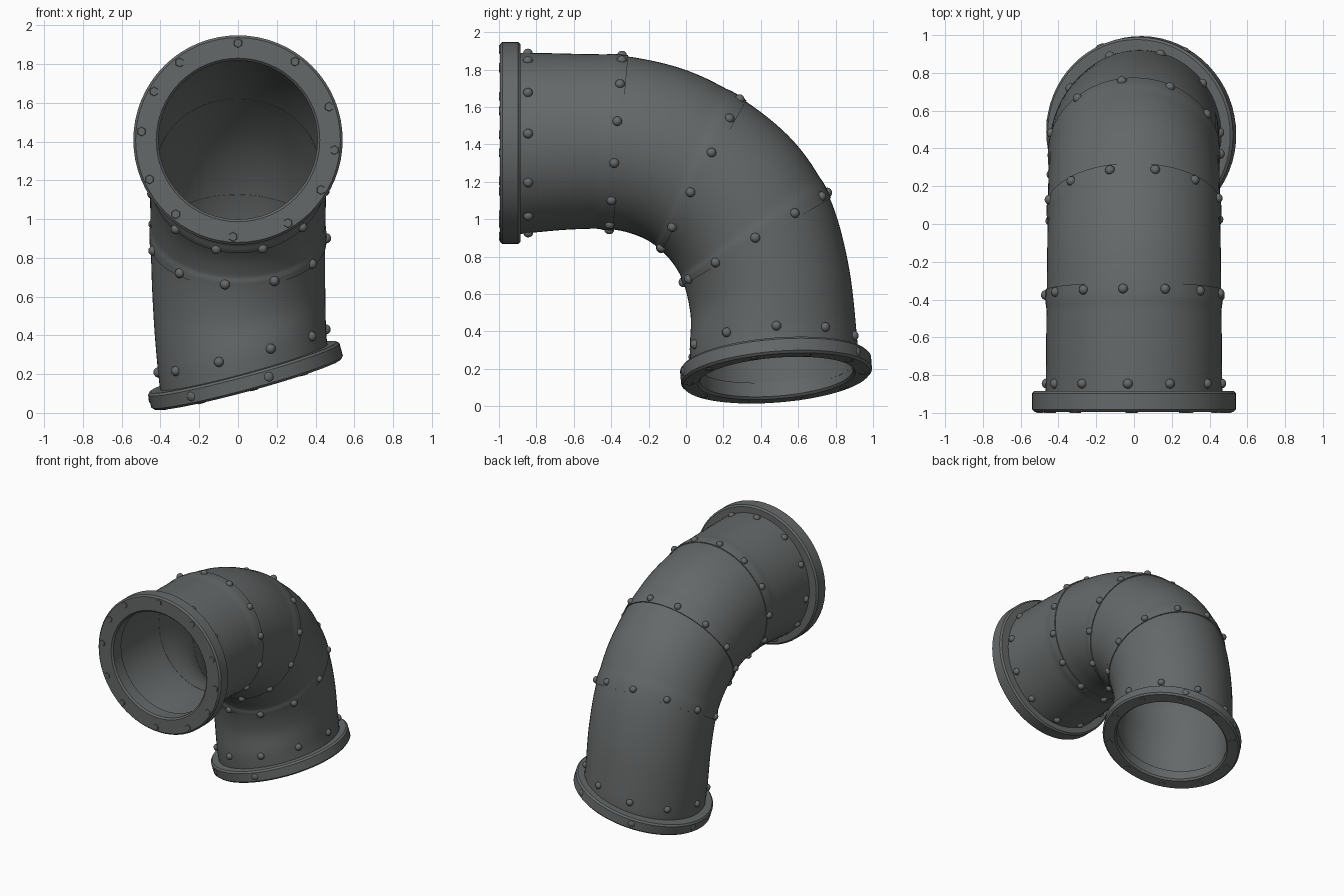
import bpy, bmesh, math
from mathutils import Vector, Matrix

if "Cube" in bpy.data.objects:
    bpy.data.objects.remove(bpy.data.objects["Cube"])

mat = bpy.data.materials.new("dark iron grey")
mat.diffuse_color = (0.13, 0.14, 0.14, 1)
mat.use_nodes = True
mat.node_tree.nodes["Principled BSDF"].inputs["Base Color"].default_value = mat.diffuse_color


def finish(name, bm, angle=35):
    bmesh.ops.recalc_face_normals(bm, faces=bm.faces)
    me = bpy.data.meshes.new(name)
    bm.to_mesh(me)
    bm.free()
    me.materials.append(mat)
    me.shade_smooth()
    me.set_sharp_from_angle(angle=math.radians(angle))
    ob = bpy.data.objects.new(name, me)
    bpy.context.collection.objects.link(ob)
    return ob


def skin(bm, rings):
    # closed loft: last ring joins the first
    vs = [[bm.verts.new(p) for p in r] for r in rings]
    n = len(rings[0])
    for i in range(len(vs)):
        a, b = vs[i], vs[(i + 1) % len(vs)]
        for j in range(n):
            k = (j + 1) % n
            bm.faces.new((a[j], a[k], b[k], b[j]))


# pipe cross-sections: inner-bend y,z / outer-bend y,z / centre x / sideways tilt
SEC = [(-.90, .92, -.90, 1.89, 0, 0), (-.62, .945, -.62, 1.885, 0, 0),
       (-.39, .945, -.31, 1.87, 0, 0), (-.23, .90, .02, 1.79, 0, 0),
       (-.13, .83, .32, 1.63, 0, 0), (-.06, .75, .59, 1.40, 0, 0),
       (-.01, .65, .77, 1.11, 0, 0), (.025, .48, .87, .75, .005, .10),
       (.02, .30, .915, .36, .02, .25), (.03, .165, .92, .235, .035, .27)]


def section(t):
    t = min(max(t, 0), len(SEC) - 1)
    i = min(int(t), len(SEC) - 2)
    f = t - i
    p = [SEC[min(max(i + k, 0), len(SEC) - 1)] for k in (-1, 0, 1, 2)]
    return [.5 * (2 * b + (c - a) * f + (2 * a - 5 * b + 4 * c - d) * f * f
                  + (3 * b - a - 3 * c + d) * f ** 3) for a, b, c, d in zip(*p)]


def surf(t, ang, s=1.0):
    yi, zi, yo, zo, cx, tilt = section(t)
    c = Vector((cx, (yi + yo) / 2, (zi + zo) / 2))
    v = Vector((0, (yo - yi) / 2, (zo - zi) / 2))
    r = .468 - .003 * min(t, 7)
    u = Vector((1, 0, tilt)).normalized() * r
    return c + (u * math.cos(ang) + v * math.sin(ang)) * s


def ring(t, s):
    return [surf(t, 2 * math.pi * j / 64, s) for j in range(64)]


# overlapping sheet-metal pipe segments, each ending in a raised lip
LIP = .014
cuts = [0, 2, 4, 6, 9]
for n, (a, b) in enumerate(zip(cuts, cuts[1:])):
    last = b == 9
    steps = 24
    ts = [a - (.1 if a else 0) + (b - a + (.1 if a else 0)) * i / steps for i in range(steps + 1)]

    def grow(t):
        return 1 if last else 1 + LIP * min(1, max(0, (t - b + .38) / .14))
    outer = [ring(t, grow(t)) for t in ts]
    inner = [ring(t, .935 if t > a else .932) for t in reversed(ts)]
    bm = bmesh.new()
    skin(bm, outer + inner)
    finish("pipe_segment_%d" % (n + 1), bm)


def dome(bm, pos, nrm, r, h):
    m = Matrix.Translation(pos) @ nrm.to_track_quat('Z', 'Y').to_matrix().to_4x4() \
        @ Matrix.Diagonal((r, r, h, 1))
    bmesh.ops.create_uvsphere(bm, u_segments=12, v_segments=8, radius=1, matrix=m)


# rivet rows along seams
def rivets(name, t, degs, s):
    bm = bmesh.new()
    for d in degs:
        g = math.radians(d)
        p = surf(t, g, s)
        nrm = (surf(t, g + .02) - surf(t, g - .02)).cross(surf(t + .02, g) - surf(t - .02, g))
        if nrm.dot(p - surf(t, g, 0)) < 0:
            nrm = -nrm
        dome(bm, p, nrm.normalized(), .026, .024)
    finish(name, bm, 60)


rivets("flange_rivets_front", .27, [6 + 30 * k - (k % 2) * 2 for k in range(12)], 1)
rivets("seam_rivets_upper", 1.9, [14 + 27.7 * k for k in range(13)], 1 + LIP)
rivets("seam_rivets_middle", 3.9, [-14 + 30 * k for k in range(12)], 1 + LIP)
rivets("seam_rivets_lower", 5.9, [0 + 32.7 * k for k in range(11)], 1 + LIP)
rivets("flange_rivets_bottom", 8.05, [2 + 36 * k for k in range(10)], 1)


# turned flange rings with softened edges
def flange(name, centre, axis, r_out, r_in, depth):
    rot = axis.to_track_quat('Z', 'Y').to_matrix()
    e = .012
    prof = [(r_in, e), (r_in + e, 0), (r_out - e, 0), (r_out, e),
            (r_out, depth - e), (r_out - e, depth), (r_in, depth)]
    bm = bmesh.new()
    skin(bm, [[centre + rot @ Vector((r * math.cos(2 * math.pi * j / 64),
                                      r * math.sin(2 * math.pi * j / 64), h))
               for j in range(64)] for r, h in prof])
    finish(name, bm, 30)


def bolts(name, centre, x, y, r, degs):
    # low hexagonal bolt heads on a flange face
    out = x.cross(y).normalized()
    bm = bmesh.new()
    for d in degs:
        g = math.radians(d)
        p = centre + (x * math.cos(g) + y * math.sin(g)) * r
        m = Matrix.Translation(p) @ out.to_track_quat('Z', 'Y').to_matrix().to_4x4()
        bmesh.ops.create_cone(bm, cap_ends=True, segments=6, radius1=.028, radius2=.022,
                              depth=.016, matrix=m)
    finish(name, bm, 20)


fc = Vector((0, -.994, 1.408))
flange("front_flange", fc, Vector((0, 1, 0)), .54, .41, .109)
bolts("front_flange_bolts", fc + Vector((0, .002, 0)), Vector((1, 0, 0)), Vector((0, 0, 1)), .5,
      [90, 54, 20, -6, -31, -59, -93, -130, -156, 175, 150, 127])

ax = Vector((-.27, -.08, 1)).normalized()
bc = Vector((.05, .485, .15))
flange("bottom_flange", bc, ax, .512, .41, .09)
ux = Vector((1, 0, .27)).normalized()
uy = ax.cross(ux).normalized()
bolts("bottom_flange_bolts", bc + ax * .003, ux, -uy, .465, [15 + 36 * k for k in range(10)])

# bolts on the rim of the bottom flange
bm = bmesh.new()
for d in (-126, -77, 172, 60, 115):
    g = math.radians(d)
    o = ux * math.cos(g) + uy * math.sin(g)
    dome(bm, bc + ax * .045 + o * .508, o, .026, .012)
finish("bottom_rim_bolts", bm, 60)
